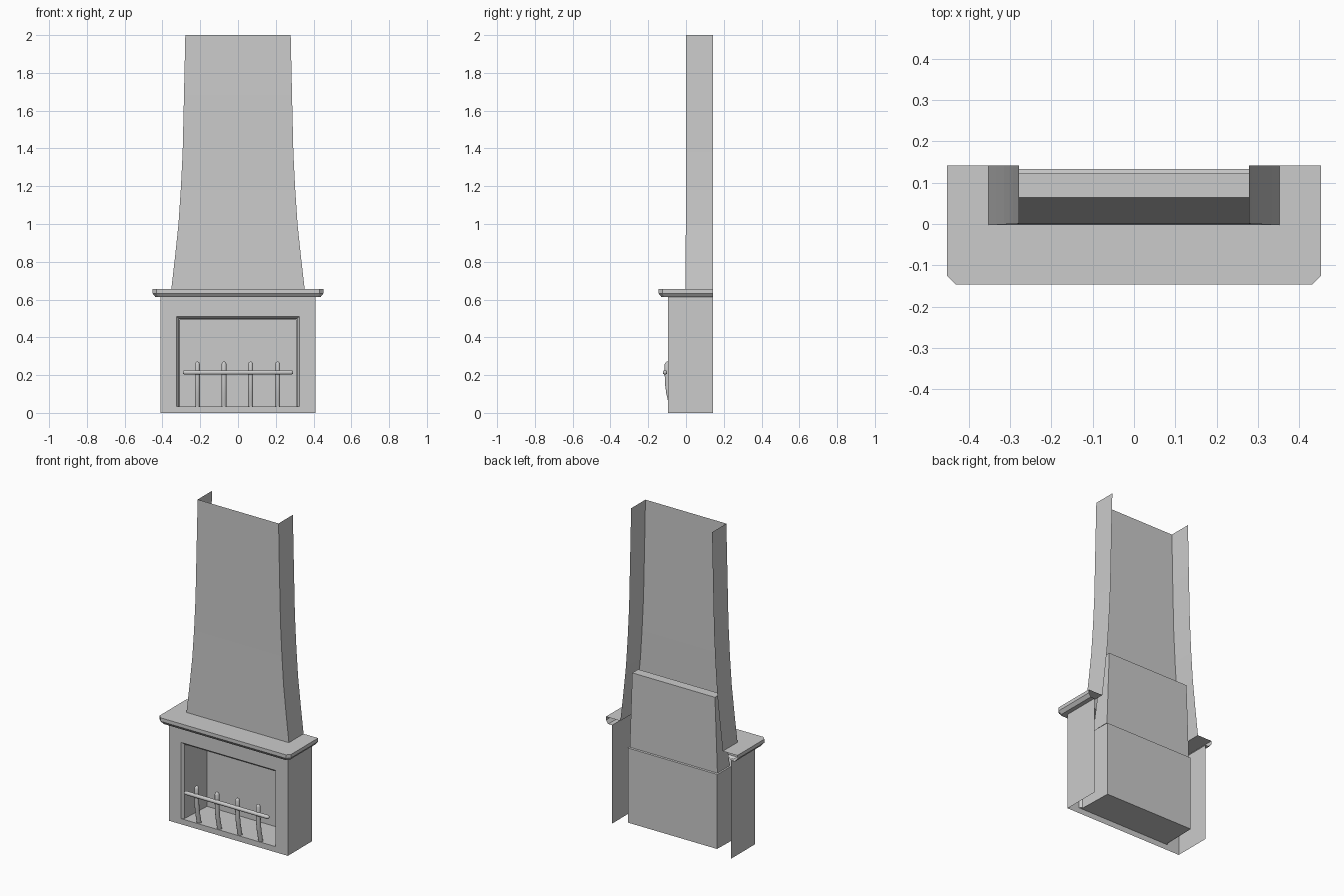
import bpy, bmesh, math

if "Cube" in bpy.data.objects:
    bpy.data.objects.remove(bpy.data.objects["Cube"])

BACK = 0.142        # rear edge of the open shells
FRONT = -0.095      # front plane of the surround


def loft(name, rows, closed=False, cap_start=False, cap_end=False, smooth=False):
    """Skin a surface through rows of matching points."""
    bm = bmesh.new()
    grid = [[bm.verts.new(p) for p in row] for row in rows]
    n = len(rows[0])
    for a, b in zip(grid, grid[1:]):
        for i in range(n if closed else n - 1):
            j = (i + 1) % n
            bm.faces.new((a[i], a[j], b[j], b[i]))
    if cap_start:
        bm.faces.new(grid[0])
    if cap_end:
        bm.faces.new(grid[-1])
    bmesh.ops.remove_doubles(bm, verts=bm.verts, dist=1e-5)
    bmesh.ops.recalc_face_normals(bm, faces=bm.faces)
    mesh = bpy.data.meshes.new(name)
    bm.to_mesh(mesh)
    bm.free()
    obj = bpy.data.objects.new(name, mesh)
    bpy.context.collection.objects.link(obj)
    if smooth:
        bpy.context.view_layer.objects.active = obj
        bpy.ops.object.select_all(action='DESELECT')
        obj.select_set(True)
        bpy.ops.object.shade_smooth_by_angle(angle=math.radians(50))
    return obj


def u_shape(half, front, z, cut=0.0):
    """U-shaped outline open at the rear, with optional cut front corners."""
    left = [(-half, BACK, z), (-half, front + cut, z), (-half + cut, front, z)]
    return left + [(-x, y, h) for x, y, h in reversed(left)]


def rect_xz(half, y, z0, z1):
    return [(-half, y, z0), (half, y, z0), (half, y, z1), (-half, y, z1)]


def rect_xy(half, y0, y1, z):
    return [(-half, y0, z), (half, y0, z), (half, y1, z), (-half, y1, z)]


def tube(name, path, axis, sides=10):
    """Round bar; path holds (x, y, z, radius), rings lie across the axis."""
    rows = []
    for x, y, z, r in path:
        ring = []
        for i in range(sides):
            c = r * math.cos(2 * math.pi * i / sides)
            s = r * math.sin(2 * math.pi * i / sides)
            ring.append((x + c, y + s, z) if axis == 'Z' else (x, y + c, z + s))
        rows.append(ring)
    return loft(name, rows, True, True, True, smooth=True)


# Flared chimney breast, open at the rear and top
loft("chimney_breast", [u_shape(h, y, z) for h, y, z in (
    (0.353, -0.003, 0.655), (0.334, -0.002, 0.82), (0.315, -0.001, 1.0),
    (0.303, 0.0, 1.18), (0.293, 0.0, 1.38), (0.286, 0.0, 1.68), (0.279, 0.001, 2.0))])

# Hollow mantel shelf with chamfered underside and cut corners
loft("mantel_shelf", [
    u_shape(0.353, -0.003, 0.655),
    u_shape(0.453, -0.146, 0.655, 0.021),
    u_shape(0.453, -0.146, 0.633, 0.021),
    u_shape(0.437, -0.130, 0.613, 0.016),
    u_shape(0.410, FRONT, 0.613)])

# Surround: front with bevelled opening, and two side panels
loft("surround_front", [
    rect_xz(0.41, FRONT, 0.0, 0.613),
    rect_xz(0.325, FRONT, 0.035, 0.51),
    rect_xz(0.313, -0.08, 0.035, 0.498)], closed=True)
for side, name in ((-1, "left"), (1, "right")):
    x = side * 0.41
    loft("surround_side_" + name, [[(x, FRONT, 0), (x, BACK, 0)],
                                   [(x, FRONT, 0.613), (x, BACK, 0.613)]])

# Firebox: floor and walls, then ceiling rising into the smoke hood
wall = [(-0.313, -0.08), (-0.307, 0.133), (0.307, 0.133), (0.313, -0.08)]
loft("firebox_walls", [[(x, y, z) for x, y in wall] for z in (0.03, 0.495)])
loft("firebox_floor", [[(-0.313, -0.08, 0.033), (0.313, -0.08, 0.033)],
                       [(-0.307, 0.133, 0.03), (0.307, 0.133, 0.03)]])
loft("smoke_hood", [
    rect_xy(0.31, -0.08, 0.133, 0.495),
    rect_xy(0.302, 0.0, 0.122, 0.497),
    rect_xy(0.285, 0.064, 0.122, 0.965)], closed=True, cap_end=True)

# Fire grate: curved uprights and one cross rail, all with rounded ends
for i, x in enumerate((-0.215, -0.074, 0.067, 0.21)):
    tube(f"grate_upright_{i + 1}", [(x, y, z, r) for y, z, r in (
        (-0.076, 0.033, 0.0135), (-0.083, 0.065, 0.0135), (-0.092, 0.105, 0.0135),
        (-0.098, 0.15, 0.0135), (-0.1, 0.2, 0.0135), (-0.1, 0.257, 0.0135),
        (-0.1, 0.266, 0.010), (-0.1, 0.271, 0.004))], 'Z')
tube("grate_rail", [(x, -0.111, 0.214, r) for x, r in (
    (-0.292, 0.005), (-0.287, 0.010), (-0.28, 0.012),
    (0.28, 0.012), (0.287, 0.010), (0.292, 0.005))], 'X')
